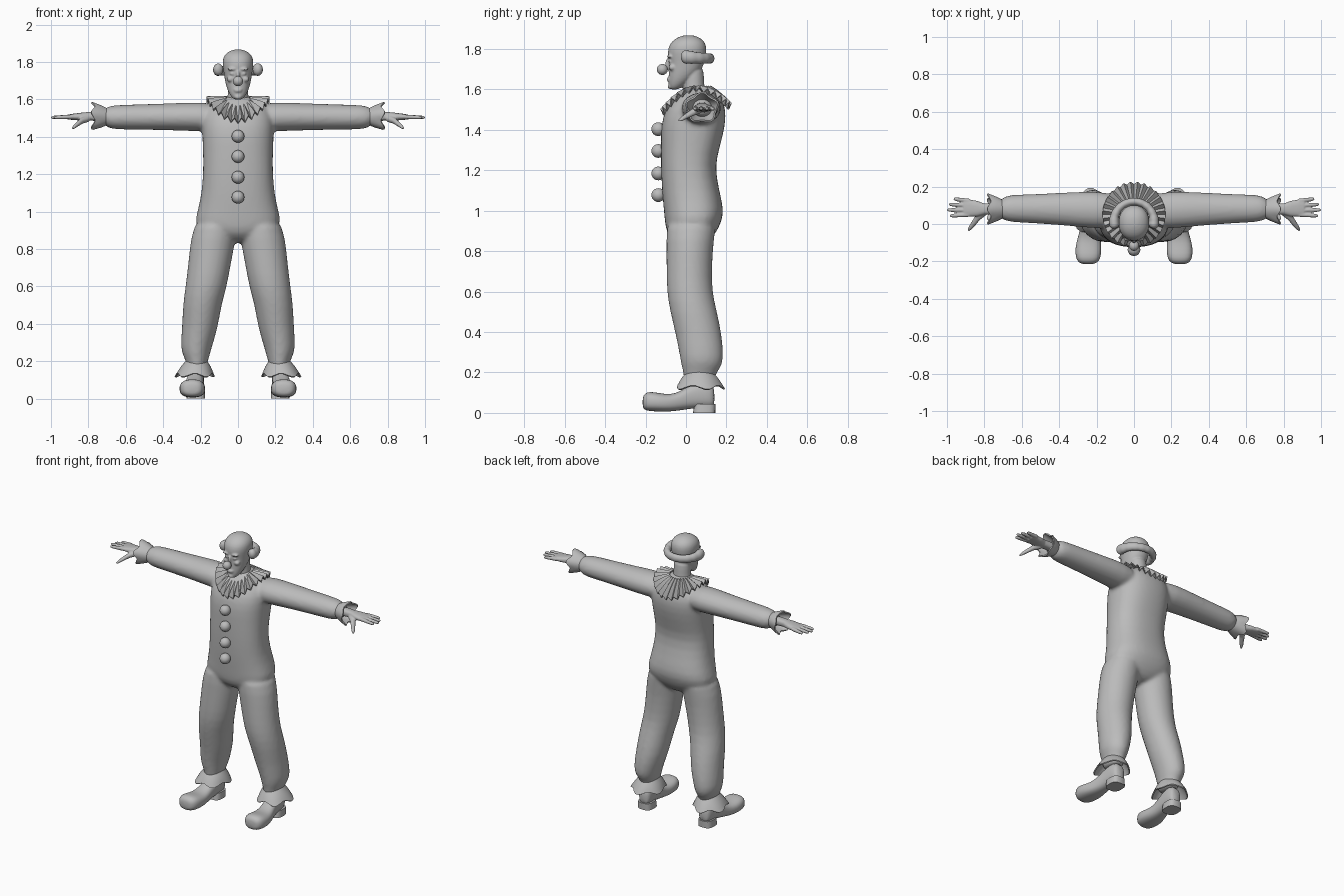
import bpy, bmesh, math
from mathutils import Vector as V, Matrix

if "Cube" in bpy.data.objects:
    bpy.data.objects.remove(bpy.data.objects["Cube"])

grey = bpy.data.materials.new("plain_grey")
grey.diffuse_color = (0.5, 0.5, 0.5, 1)
grey.use_nodes = True
grey.node_tree.nodes["Principled BSDF"].inputs["Base Color"].default_value = grey.diffuse_color


def loft(bm, rings, n=20, p=2.0):
    """Skin closed rings (centre, half axis u, half axis v); p > 2 squares them off."""
    loops = []
    for c, u, v in rings:
        loop = []
        for i in range(n):
            a = 2 * math.pi * i / n
            ca, sa = math.cos(a), math.sin(a)
            k = lambda t: math.copysign(abs(t) ** (2 / p), t)
            loop.append(bm.verts.new(V(c) + V(u) * k(ca) + V(v) * k(sa)))
        loops.append(loop)
    for a, b in zip(loops, loops[1:]):
        for i in range(n):
            j = (i + 1) % n
            bm.faces.new((a[i], a[j], b[j], b[i]))
    bm.faces.new(loops[0])
    bm.faces.new(loops[-1])


def upright(bm, rows, s=1, **kw):
    """Rows of z, centre x, half width, front y, back y."""
    loft(bm, [((s * cx, (y0 + y1) / 2, z), (hw, 0, 0), (0, (y1 - y0) / 2, 0))
              for z, cx, hw, y0, y1 in rows], **kw)


def ball(bm, c, r, scale=(1, 1, 1), seg=20):
    bmesh.ops.create_uvsphere(bm, u_segments=seg, v_segments=seg // 2 + 2, radius=r,
                              matrix=Matrix.Translation(c) @ Matrix.Diagonal((*scale, 1)))


def finish(name, bm, subsurf=0, voxel=0, smooth=0, thick=0, angle=50):
    bmesh.ops.recalc_face_normals(bm, faces=bm.faces[:])
    me = bpy.data.meshes.new(name)
    bm.to_mesh(me)
    bm.free()
    ob = bpy.data.objects.new(name, me)
    bpy.context.collection.objects.link(ob)
    me.materials.append(grey)
    bpy.ops.object.select_all(action='DESELECT')
    bpy.context.view_layer.objects.active = ob
    ob.select_set(True)
    if subsurf:
        ob.modifiers.new("round", 'SUBSURF').levels = subsurf
        ob.modifiers["round"].render_levels = subsurf
    if thick:
        m = ob.modifiers.new("cloth", 'SOLIDIFY')
        m.thickness, m.offset = thick, 0
    if voxel:
        m = ob.modifiers.new("blend", 'REMESH')
        m.mode, m.voxel_size, m.use_smooth_shade = 'VOXEL', voxel, True
    if smooth:
        m = ob.modifiers.new("relax", 'SMOOTH')
        m.iterations, m.factor = smooth, 0.5
    for m in list(ob.modifiers):
        bpy.ops.object.modifier_apply(modifier=m.name)
    bpy.ops.object.shade_smooth_by_angle(angle=math.radians(angle))
    return ob


# Baggy one-piece suit: torso, legs and sleeves blended together
bm = bmesh.new()
upright(bm, [(.83, 0, .06, -.03, .09), (.88, 0, .19, -.095, .145), (.94, 0, .235, -.105, .175),
             (1.0, 0, .218, -.11, .19), (1.1, 0, .195, -.12, .165), (1.22, 0, .187, -.125, .142),
             (1.32, 0, .188, -.125, .17), (1.42, 0, .193, -.125, .195), (1.5, 0, .195, -.105, .2),
             (1.56, 0, .165, -.06, .175), (1.6, 0, .1, -.02, .13), (1.62, 0, .05, 0, .1)], p=2.4, n=24)
for s in (-1, 1):
    upright(bm, [(.98, .11, .11, -.1, .165), (.86, .132, .123, -.098, .137), (.72, .152, .115, -.098, .13),
                 (.6, .17, .112, -.097, .13), (.5, .192, .104, -.08, .155), (.38, .203, .097, -.05, .18),
                 (.27, .225, .084, -.03, .188), (.225, .222, .07, -.022, .175),
                 (.19, .22, .055, -.012, .145), (.14, .22, .052, -.01, .14)], s)
    loft(bm, [((s * x, y, z), (0, hy, 0), (0, 0, hz)) for x, y, z, hy, hz in
              [(.08, .07, 1.5, .09, .075), (.2, .075, 1.508, .103, .08), (.35, .08, 1.507, .09, .073),
               (.55, .082, 1.506, .078, .068), (.66, .083, 1.505, .074, .066), (.695, .083, 1.505, .064, .058),
               (.712, .08, 1.508, .046, .042), (.75, .08, 1.508, .042, .036)]])
finish("suit", bm, subsurf=1, voxel=.011, smooth=6)

# Head and neck with brow, cheeks, lips and chin
bm = bmesh.new()
upright(bm, [(1.598, 0, .02, -.075, -.045), (1.612, 0, .036, -.085, -.015), (1.64, 0, .052, -.086, .02),
             (1.67, 0, .063, -.086, .055), (1.7, 0, .07, -.085, .08), (1.74, 0, .076, -.086, .094),
             (1.78, 0, .083, -.092, .102), (1.815, 0, .083, -.086, .102), (1.842, 0, .07, -.066, .088),
             (1.86, 0, .044, -.035, .06), (1.868, 0, .014, -.005, .03)], p=2.15, n=24)
upright(bm, [(1.55, 0, .062, -.015, .1), (1.6, 0, .056, -.015, .092), (1.66, 0, .055, -.015, .09),
             (1.72, 0, .055, -.01, .085)])
for s in (-1, 1):
    ball(bm, (s * .032, -.08, 1.762), .016, (1.6, .9, .5))
    ball(bm, (s * .03, -.079, 1.737), .011, (1.3, .8, .7))
    ball(bm, (s * .04, -.068, 1.708), .02, (1, .9, .8))
for z, w in ((1.653, 1.9), (1.643, 1.6)):
    ball(bm, (0, -.086, z), .012, (w, .75, .4))
ball(bm, (0, -.078, 1.613), .016, (1.2, .8, .8))
ball(bm, (0, -.09, 1.725), .013, (.8, 1, 2.2))
finish("head", bm, subsurf=1, voxel=.0055, smooth=3)

# Round nose and front pompoms
bm = bmesh.new()
ball(bm, (0, -.117, 1.698), .027)
finish("nose", bm)
for i, z in enumerate((1.403, 1.295, 1.184, 1.077)):
    bm = bmesh.new()
    ball(bm, (0, -.137, z), .034)
    finish(f"pompom_{i + 1}", bm)

# Lumpy hair band, with a puff over each ear and the strip behind the skull
bm = bmesh.new()
rings = []
for i in range(33):
    t = -1 + i / 16
    a = t * math.radians(112)
    e = abs(t)
    r = (.023 + .014 * e ** 3) * (1 + .06 * math.sin(i * 2.1))
    if i in (0, 32):
        r *= .4
    elif i in (1, 31):
        r *= .8
    d = V((math.sin(a), math.cos(a), 0))
    c = V((d.x * .107, .015 + d.y * .105, 1.752 + .01 * e ** 2))
    rings.append((c, d * r * .9, (0, 0, r * 1.1)))
loft(bm, rings, n=14)
finish("hair_band", bm, subsurf=1, angle=60)

# Pleated ruff collar, dropping at the front and back
bm = bmesh.new()
N, loops = 56, []
for k, t in enumerate((0, .35, .7, 1)):
    loop = []
    for i in range(N):
        a = 2 * math.pi * i / N
        sa = math.sin(a)
        fold = (1 if i % 2 else -1) * (.003 + .011 * t)
        drop = sa * sa * (.115 if sa < 0 else .085) * t ** 1.2 + (.035 * sa * sa if sa < 0 else 0) * (1 - t)
        r = .07 + .098 * t
        loop.append(bm.verts.new((r * math.cos(a), .05 + r * sa + fold * sa * .5,
                                  1.612 - .012 * t - drop + fold)))
    loops.append(loop)
for a, b in zip(loops, loops[1:]):
    for i in range(N):
        j = (i + 1) % N
        bm.faces.new((a[i], a[j], b[j], b[i]))
finish("ruff_collar", bm, thick=.008, angle=30)


def frill(name, base, along, u, v, r0, r1, length, waves):
    """Flared, wavy cuff leaving the base point in the along direction."""
    bm = bmesh.new()
    n, loops = waves * 6, []
    for t in (0, .4, .75, 1):
        loop = []
        for i in range(n):
            a = 2 * math.pi * i / n
            w = math.sin(waves * a) * t
            r = r0 + (r1 - r0) * t ** .8 + .007 * w
            loop.append(bm.verts.new(V(base) + V(along) * (length * t + .01 * w)
                                     + V(u) * r * math.cos(a) + V(v) * r * math.sin(a)))
        loops.append(loop)
    for a, b in zip(loops, loops[1:]):
        for i in range(n):
            j = (i + 1) % n
            bm.faces.new((a[i], a[j], b[j], b[i]))
    finish(name, bm, thick=.008)


for s, side in ((-1, "right"), (1, "left")):
    # Frills at the ankle and wrist
    frill(side + "_ankle_frill", (s * .222, .068, .2), (s * .12, 0, -1), (1, 0, 0), (0, 1.15, 0), .054, .1, .075, 5)
    frill(side + "_wrist_frill", (s * .705, .08, 1.508), (s, 0, 0), (0, 1.08, 0), (0, 0, 1), .043, .07, .07, 5)

    # Hand: palm, four fingers and a thumb
    bm = bmesh.new()
    loft(bm, [((s * x, y, z), (0, hy, 0), (0, 0, hz)) for x, y, z, hy, hz in
              [(.74, .08, 1.51, .03, .026), (.8, .08, 1.51, .03, .023), (.84, .082, 1.508, .042, .021),
               (.88, .085, 1.507, .046, .017), (.91, .087, 1.506, .044, .013), (.915, .087, 1.506, .03, .008)]], p=2.4)
    for y0, y1, tip in ((.124, .134, .965), (.099, .105, .99), (.074, .075, 1.0), (.05, .044, .985)):
        loft(bm, [((s * (.88 + (tip - .88) * t), y0 + (y1 - y0) * t, 1.508 - .005 * t), (0, r, 0), (0, 0, r))
                  for t, r in ((0, .012), (.5, .0115), (.85, .01), (.97, .007), (1, .003))], n=10)
    loft(bm, [((s * x, y, z), (s * .6 * r, .8 * r, 0), (0, 0, r)) for x, y, z, r in
              [(.8, .065, 1.5, .02), (.835, .035, 1.487, .018), (.86, .0, 1.467, .014),
               (.877, -.022, 1.453, .011), (.886, -.036, 1.445, .005)]], n=10)
    finish(side + "_hand", bm, voxel=.0045, smooth=2)

    # Shoe with bulbous toe
    bm = bmesh.new()
    loft(bm, [((s * cx, y, (z0 + z1) / 2), (hw, 0, 0), (0, 0, (z1 - z0) / 2)) for y, cx, hw, z0, z1 in
              [(-.215, .246, .03, .03, .075), (-.205, .246, .052, .014, .096), (-.18, .245, .068, .008, .107),
               (-.13, .244, .071, .006, .098), (-.08, .241, .063, .006, .09), (-.03, .236, .052, .012, .105),
               (.02, .23, .047, .02, .14), (.07, .226, .046, .025, .16), (.12, .224, .043, .025, .155),
               (.142, .223, .03, .03, .12)]], p=2.5)
    finish(side + "_shoe", bm, subsurf=1)

    # Stacked heel
    bm = bmesh.new()
    upright(bm, [(0, .225, .05, .035, .145), (.045, .225, .047, .04, .147)], s, p=3)
    finish(side + "_heel", bm)
